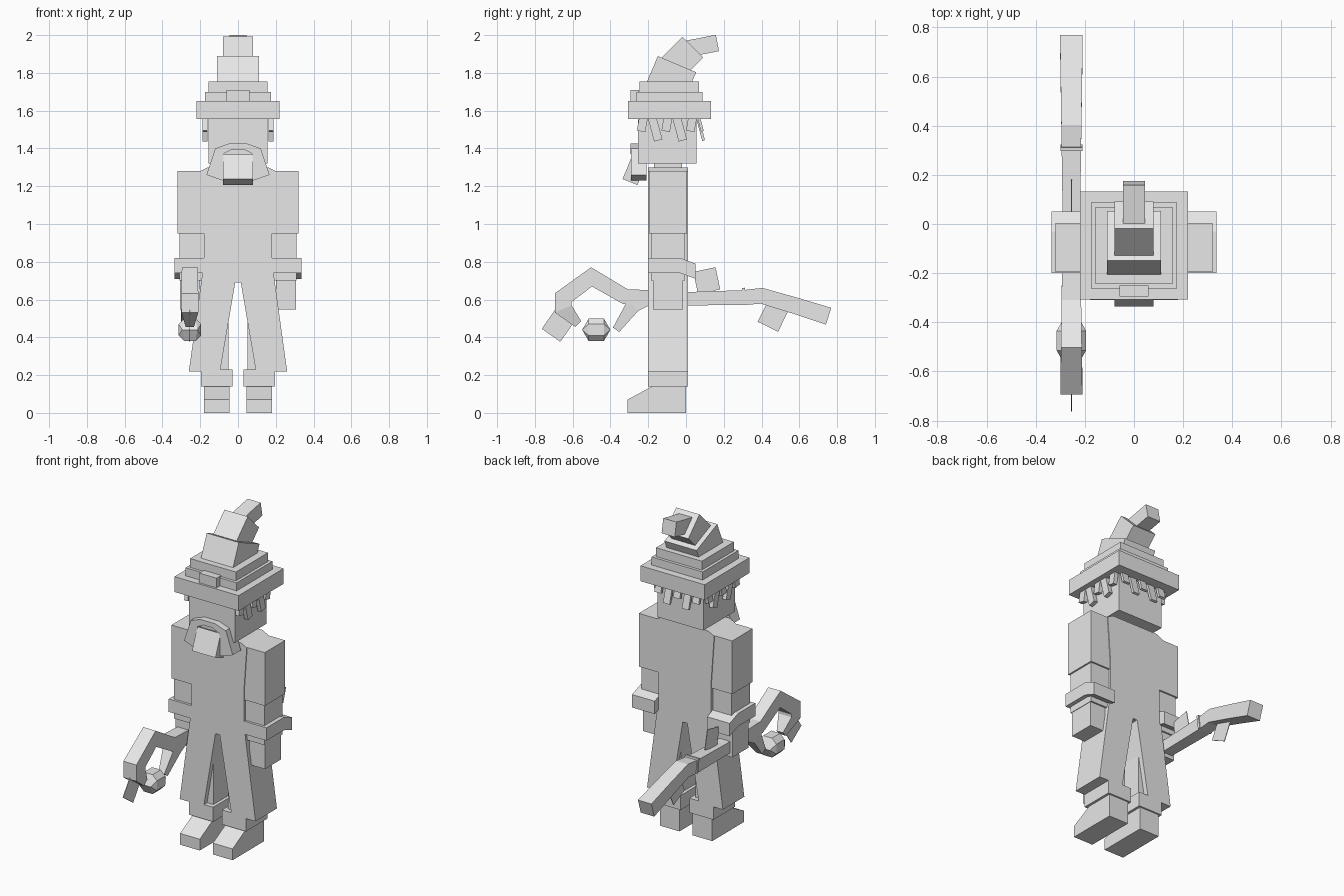
import bpy, bmesh
from math import radians
from mathutils import Vector, Matrix

default_cube = bpy.data.objects.get("Cube")
if default_cube:
    bpy.data.objects.remove(default_cube, do_unlink=True)

shade = .8
grey = bpy.data.materials.new("plain_grey")
grey.use_nodes = True
grey.diffuse_color = (shade, shade, shade, 1)
grey.node_tree.nodes["Principled BSDF"].inputs["Base Color"].default_value = grey.diffuse_color

FRONT, BACK = -.2, .01   # depth of the robe
STAFF_X = -.255
SIDES = (("left", 1), ("right", -1))


def finish(name, bm):
    bmesh.ops.recalc_face_normals(bm, faces=bm.faces)
    mesh = bpy.data.meshes.new(name)
    bm.to_mesh(mesh)
    bm.free()
    mesh.materials.append(grey)
    obj = bpy.data.objects.new(name, mesh)
    bpy.context.scene.collection.objects.link(obj)


def loft(name, rings):
    """Skin rings of equal length and cap both ends."""
    bm = bmesh.new()
    loops = [[bm.verts.new(point) for point in ring] for ring in rings]
    for lower, upper in zip(loops, loops[1:]):
        for i in range(len(lower)):
            bm.faces.new((lower[i - 1], lower[i], upper[i], upper[i - 1]))
    bm.faces.new(loops[0])
    bm.faces.new(loops[-1])
    finish(name, bm)


def side_prism(name, profile, *x_ends):
    loft(name, [[(x, y, z) for y, z in profile] for x in x_ends])


def front_prism(name, profile, *y_ends):
    loft(name, [[(x, y, z) for x, z in profile] for y in y_ends])


def box(name, left, right, front, back, bottom, top):
    outline = [(front, bottom), (back, bottom), (back, top), (front, top)]
    side_prism(name, outline, left, right)


def tilted_box(name, centre, size, tilt=0):
    """Box turned about the sideways axis, in degrees."""
    bm = bmesh.new()
    bmesh.ops.create_cube(bm, size=1)
    turn = Matrix.Rotation(radians(tilt), 4, "X")
    bm.transform(Matrix.Translation(centre) @ turn @ Matrix.Diagonal((*size, 1)))
    finish(name, bm)


def mirrored(half):
    return half + [(-x, z) for x, z in reversed(half)]


def sweep(name, path):
    """Mitred square bar along a side path; its first end is narrowed."""
    points = [Vector(point) for point in path]
    rings = []
    for i, point in enumerate(points):
        before = (point - points[i - 1]).normalized() if i else None
        after = (points[i + 1] - point).normalized() if point is not points[-1] else before
        before = before or after
        along = (before + after).normalized()
        half = (.035 + .015 * abs(point.x)) * (1 if i else .5)
        offset = Vector((-along.y, along.x)) * half / along.dot(after)
        rings.append([(STAFF_X + side * half, *(point + side * turn * offset))
                      for side, turn in ((-1, 1), (-1, -1), (1, 1), (1, -1))])
    loft(name, rings)


# Robe with a split skirt
front_prism("robe", mirrored([(.015, .69), (.095, .22), (.26, .22), (.18, .8),
                              (.18, 1), (.2, 1.28), (.16, 1.3)]), FRONT, BACK)

# Limbs, one set for each side
boot = [(-.31, 0), (0, 0), (0, .14), (-.18, .14), (-.31, .07)]
cuff_top = [(FRONT, .82), (-.03, .82), (.05, .79)]
cuff = cuff_top + [(y, z - .08) for y, z in reversed(cuff_top)]
for side, sign in SIDES:
    def limb(part, inner, outer, bottom, top, inset):
        box(f"{side}_{part}", sign * inner, sign * outer,
            FRONT + inset, BACK - inset, bottom, top)

    side_prism(side + "_boot", boot, sign * .045, sign * .18)
    limb("trouser_cuff", .03, .195, .14, .23, 0)
    limb("leg", .05, .17, .2, .66, .03)
    limb("upper_sleeve", .18, .32, .95, 1.28, .005)
    limb("forearm", .18, .31, .7, .96, .015)
    limb("hand", .2, .307, .547, .73, .025)
    side_prism(side + "_sleeve_cuff", cuff, sign * .18, sign * .335)

# Neck and head
box("neck", -.12, .12, FRONT + .03, BACK - .03, 1.29, 1.33)
box("head", -.157, .157, -.255, .055, 1.32, 1.57)

# Beard and moustache
tilted_box("beard", (0, -.27, 1.287), (.16, .085, .14), tilt=-22)
droop = [(.167, 1.26), (.12, 1.4), (.075, 1.385), (.08, 1.23)]
for side, sign in SIDES:
    front_prism(side + "_moustache", [(sign * x, z) for x, z in droop], -.29, -.21)
arch = [(.03, 1.395), (.08, 1.37), (.12, 1.4), (.05, 1.425)]
front_prism("moustache_arch", mirrored(arch), -.295, -.24)

# Hair locks hanging below the brim, alternating in length
for i in range(5):
    length = .14 if i % 2 else .09
    height = 1.58 - length / 2
    lean = 15 if i % 2 else -10
    for side, sign in SIDES:
        tilted_box(side + "_hair_lock", (sign * .175, i * .065 - .23, height),
                   (.025, .045, length), lean)
    tilted_box("back_hair_lock", ((i - 2) * .065, .075, height), (.045, .015, length), tilt=15)

# Stepped hat with a bent tip
brim_bottom, brim_top, band_top, base_top = 1.555, 1.65, 1.7, 1.755
hat_middle = -.088
for part, half, bottom, top in (("hat_brim", .22, brim_bottom, brim_top),
                                ("hat_band", .175, brim_top, band_top),
                                ("hat_base", .157, band_top, base_top)):
    box(part, -half, half, hat_middle - half, hat_middle + half, bottom, top)
box("hat_buckle", -.06, .06, -.295, -.25, brim_top, 1.71)
tilted_box("hat_lower_cone", (0, -.077, 1.777), (.22, .22, .15), tilt=-23)
tilted_box("hat_middle_cone", (0, -.018, 1.882), (.16, .155, .155), tilt=45)
tilted_box("hat_tip", (0, .083, 1.942), (.09, .17, .088), tilt=11)

# Crooked staff held in the right hand
sweep("staff", [(-.57, .47), (-.65, .55), (-.65, .61), (-.5, .72), (-.32, .615),
                (.03, .605), (.3, .61), (.4, .62), (.57, .57), (.755, .512)])
sweep("staff_prong", [(-.37, .44), (-.28, .57), (-.2, .61)])
tilted_box("staff_ring", (STAFF_X, .31, .617), (.09, .015, .09), tilt=8)

# Flat leaves on the staff
for y, z, tilt in ((.11, .7, 12), (.46, .51, -26), (-.68, .46, -35)):
    tilted_box("staff_leaf", (STAFF_X, y, z), (.004, .12, .12), tilt)

# Faceted gem inside the crook
gem = bmesh.new()
for x in (-1, 1):
    for y in (-1, 1):
        gem.verts.new((x * .04, y * .075, 0))
        for z in (-1, 1):
            gem.verts.new((x * .06, y * .04, z * .03))
            gem.verts.new((x * .03, y * .04, z * .06))
bmesh.ops.convex_hull(gem, input=gem.verts)
bmesh.ops.translate(gem, verts=gem.verts, vec=(STAFF_X, -.475, .44))
finish("staff_gem", gem)
